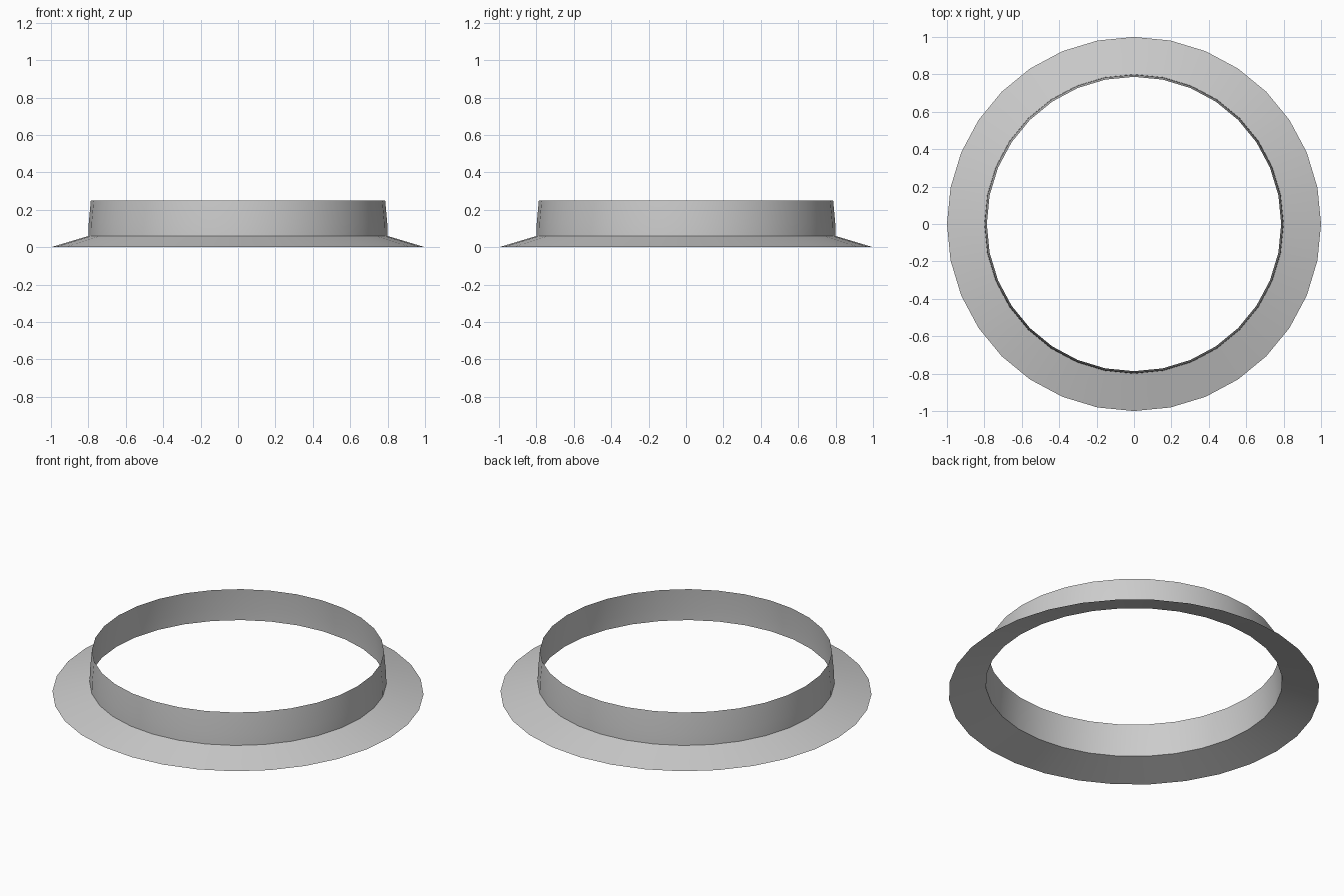
import bpy, bmesh, math

if "Cube" in bpy.data.objects:
    bpy.data.objects.remove(bpy.data.objects["Cube"])

SIDES = 32

def ring_band(name, profile, angle):
    """Open surface of revolution from a list of (radius, height) points."""
    bm = bmesh.new()
    rings = []
    for r, z in profile:
        rings.append([bm.verts.new((r * math.cos(2 * math.pi * i / SIDES),
                                    r * math.sin(2 * math.pi * i / SIDES), z))
                      for i in range(SIDES)])
    for lo, hi in zip(rings, rings[1:]):
        for i in range(SIDES):
            j = (i + 1) % SIDES
            bm.faces.new((lo[i], lo[j], hi[j], hi[i]))
    mesh = bpy.data.meshes.new(name)
    bm.to_mesh(mesh)
    bm.free()
    obj = bpy.data.objects.new(name, mesh)
    bpy.context.collection.objects.link(obj)
    bpy.ops.object.select_all(action='DESELECT')
    obj.select_set(True)
    bpy.context.view_layer.objects.active = obj
    bpy.ops.object.shade_smooth_by_angle(angle=math.radians(angle))
    return obj

# Sloping flange around the foot
ring_band("flange", [(1.0, 0.0), (0.8, 0.06)], 30)

# Thin upright collar, tapering slightly inward
ring_band("collar", [(0.8, 0.06), (0.798, 0.13), (0.787, 0.25)], 30)
